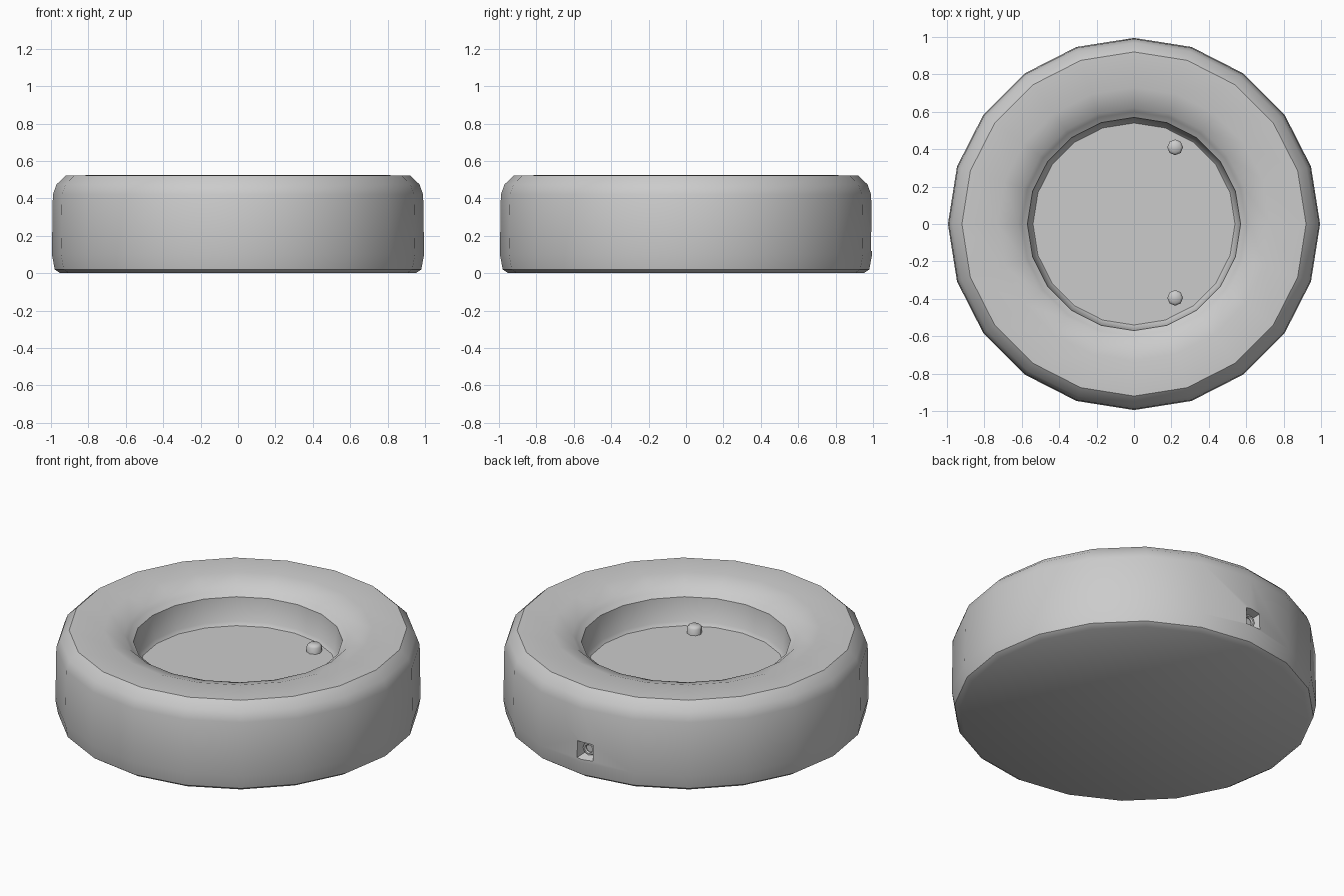
import bpy, bmesh, math
from mathutils import Vector

if "Cube" in bpy.data.objects:
    bpy.data.objects.remove(bpy.data.objects["Cube"])

SIDES = 20


def lathe(name, profile, sides):
    """Closed solid turned around z; the profile runs bottom rim to inner floor rim."""
    bm = bmesh.new()
    rings = []
    for r, z in profile:
        rings.append([bm.verts.new((r * math.cos(2 * math.pi * i / sides),
                                    r * math.sin(2 * math.pi * i / sides), z))
                      for i in range(sides)])
    for a, b in zip(rings, rings[1:]):
        for i in range(sides):
            j = (i + 1) % sides
            bm.faces.new((a[i], a[j], b[j], b[i]))
    bm.faces.new(rings[0][::-1])
    bm.faces.new(rings[-1])
    bmesh.ops.recalc_face_normals(bm, faces=bm.faces)
    mesh = bpy.data.meshes.new(name)
    bm.to_mesh(mesh)
    bm.free()
    obj = bpy.data.objects.new(name, mesh)
    bpy.context.collection.objects.link(obj)
    return obj


def smooth(obj, angle=40):
    bpy.ops.object.select_all(action='DESELECT')
    obj.select_set(True)
    bpy.context.view_layer.objects.active = obj
    bpy.ops.object.shade_smooth_by_angle(angle=math.radians(angle))


# Dish body: rounded outer wall, broad rim, stepped lip and sunken floor
dish = lathe("dish_body", [
    (0.95, 0.0), (0.98, 0.02), (0.995, 0.10), (0.99, 0.42), (0.97, 0.475),
    (0.92, 0.522), (0.73, 0.525), (0.62, 0.49), (0.60, 0.47), (0.57, 0.45),
    (0.555, 0.31), (0.54, 0.29)], SIDES)

# Small square recess in the back wall
bpy.ops.mesh.primitive_cone_add(vertices=4, radius1=0.05, radius2=0.09, depth=0.1,
                                location=(-0.02, 0.985, 0.17),
                                rotation=(-math.pi / 2, 0, 0))
cutter = bpy.context.object
cutter.name = "socket_cutter"
cutter.rotation_euler.rotate_axis('Z', math.pi / 4)
bpy.context.view_layer.update()
mod = dish.modifiers.new("socket_recess", 'BOOLEAN')
mod.operation = 'DIFFERENCE'
mod.solver = 'EXACT'
mod.object = cutter
bpy.context.view_layer.objects.active = dish
bpy.ops.object.modifier_apply(modifier=mod.name)
bpy.data.objects.remove(cutter, do_unlink=True)
smooth(dish)

# Socket ring seated in the recess
bpy.ops.mesh.primitive_torus_add(major_segments=8, minor_segments=6,
                                 major_radius=0.032, minor_radius=0.01,
                                 location=(-0.02, 0.945, 0.17),
                                 rotation=(math.pi / 2, 0, 0))
bpy.context.object.name = "socket_ring"
smooth(bpy.context.object)

# Two low pegs standing on the floor
for label, y in (("back", 0.41), ("front", -0.395)):
    peg = lathe("floor_peg_" + label,
                [(0.042, 0.0), (0.042, 0.05), (0.03, 0.062)], 8)
    peg.location = Vector((0.22, y, 0.275))
    smooth(peg, 50)
